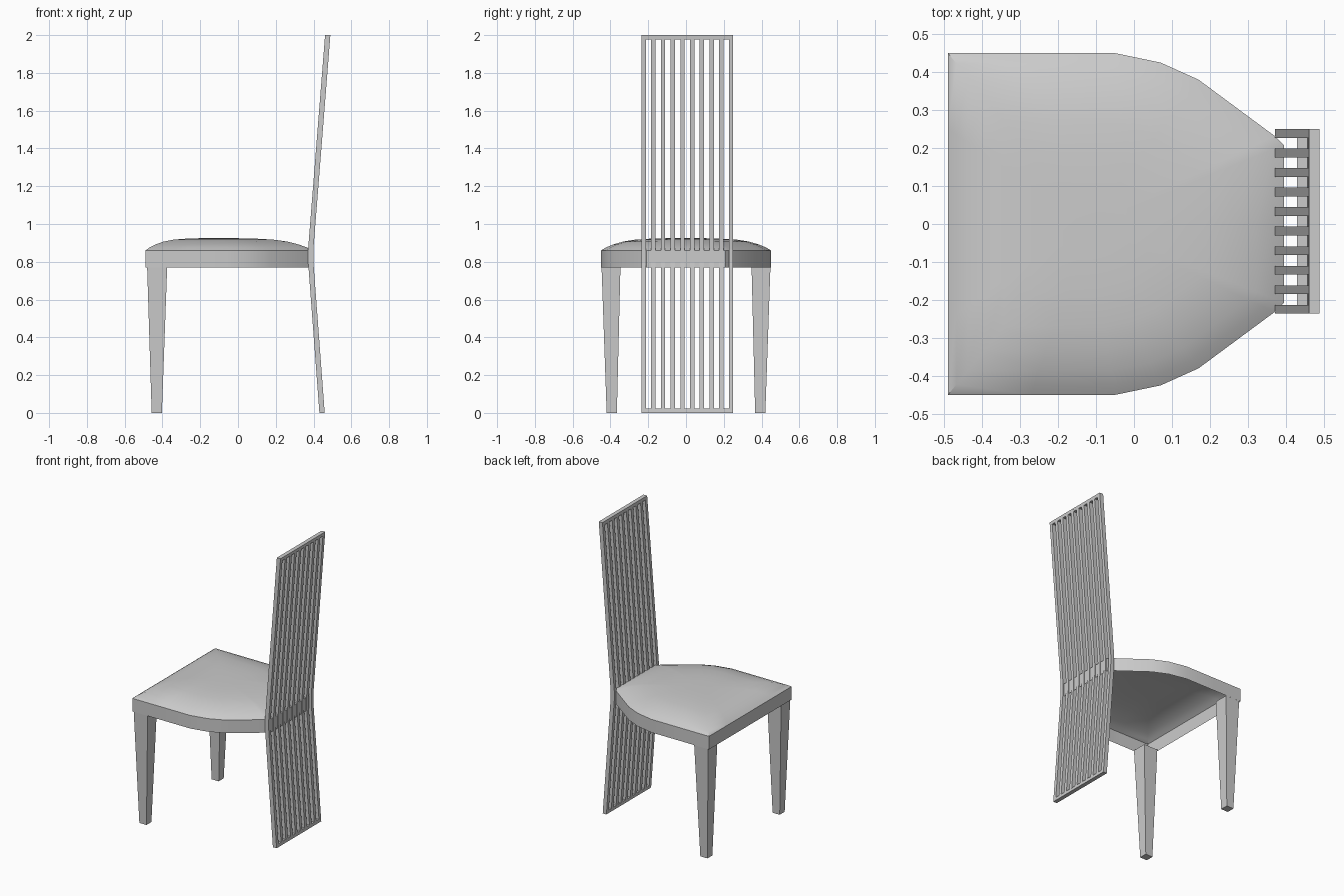
import bpy, bmesh

if "Cube" in bpy.data.objects:
    bpy.data.objects.remove(bpy.data.objects["Cube"])


def make_object(name, bm, smooth=None):
    bmesh.ops.recalc_face_normals(bm, faces=bm.faces)
    mesh = bpy.data.meshes.new(name)
    bm.to_mesh(mesh)
    bm.free()
    ob = bpy.data.objects.new(name, mesh)
    bpy.context.collection.objects.link(ob)
    if smooth:
        bpy.ops.object.select_all(action='DESELECT')
        ob.select_set(True)
        bpy.context.view_layer.objects.active = ob
        bpy.ops.object.shade_smooth_by_angle(angle=smooth)
    return ob


def loft(bm, rings, cap_start=True, cap_end=True):
    """Bridge a list of equal-length point rings with quads."""
    vr = [[bm.verts.new(p) for p in ring] for ring in rings]
    n = len(vr[0])
    for a, b in zip(vr, vr[1:]):
        for i in range(n):
            j = (i + 1) % n
            bm.faces.new((a[i], a[j], b[j], b[i]))
    if cap_start:
        bm.faces.new(vr[0][::-1])
    if cap_end:
        bm.faces.new(vr[-1])


def rect(cx, cy, hx, hy, z):
    return [(cx - hx, cy - hy, z), (cx + hx, cy - hy, z),
            (cx + hx, cy + hy, z), (cx - hx, cy + hy, z)]


# Seat: straight apron and domed cushion as one shell, open underneath
half = [(-0.49, 0.0), (-0.49, 0.25), (-0.49, 0.45), (-0.27, 0.45), (-0.05, 0.45),
        (0.07, 0.425), (0.17, 0.38), (0.37, 0.232), (0.395, 0.208), (0.395, 0.0)]
outline = half + [(x, -y) for x, y in half[-2:0:-1]]
CX = -0.12
levels = [(1.0, 0.77), (1.0, 0.86), (0.94, 0.876), (0.86, 0.891), (0.74, 0.907),
          (0.6, 0.917), (0.4, 0.923), (0.2, 0.925)]
bm = bmesh.new()
loft(bm, [[(CX + (x - CX) * s, y * s, z) for x, y in outline] for s, z in levels],
     cap_start=False)
make_object("seat", bm, 0.7)

# Tapered front legs
for side, label in ((1, "left"), (-1, "right")):
    bm = bmesh.new()
    loft(bm, [rect(-0.43, side * 0.393, 0.027, 0.027, 0.0),
              rect(-0.428, side * 0.397, 0.053, 0.05, 0.772)])
    make_object("leg_" + label, bm)

# Tall slatted back: bent slats running from floor to top
Y0, Y1, W, D, COUNT = -0.236, 0.25, 0.023, 0.028, 10
path = [(0.431, 0.0), (0.371, 0.80), (0.371, 0.865), (0.461, 2.0)]
pitch = (Y1 - Y0 - W) / (COUNT - 1)
for i in range(COUNT):
    y = Y0 + W / 2 + i * pitch
    bm = bmesh.new()
    loft(bm, [rect(x + D / 2, y, D / 2, W / 2, z) for x, z in path])
    make_object(f"back_slat_{i + 1}", bm)

# Bars joining the slat ends at top and bottom
for name, xa, za, xb, zb in (("back_bottom_bar", 0.431, 0.0, 0.4293, 0.022),
                             ("back_top_bar", 0.4592, 1.978, 0.461, 2.0)):
    bm = bmesh.new()
    loft(bm, [rect(x + D / 2, (Y0 + Y1) / 2, D / 2, (Y1 - Y0) / 2, z)
              for x, z in ((xa, za), (xb, zb))])
    make_object(name, bm)
